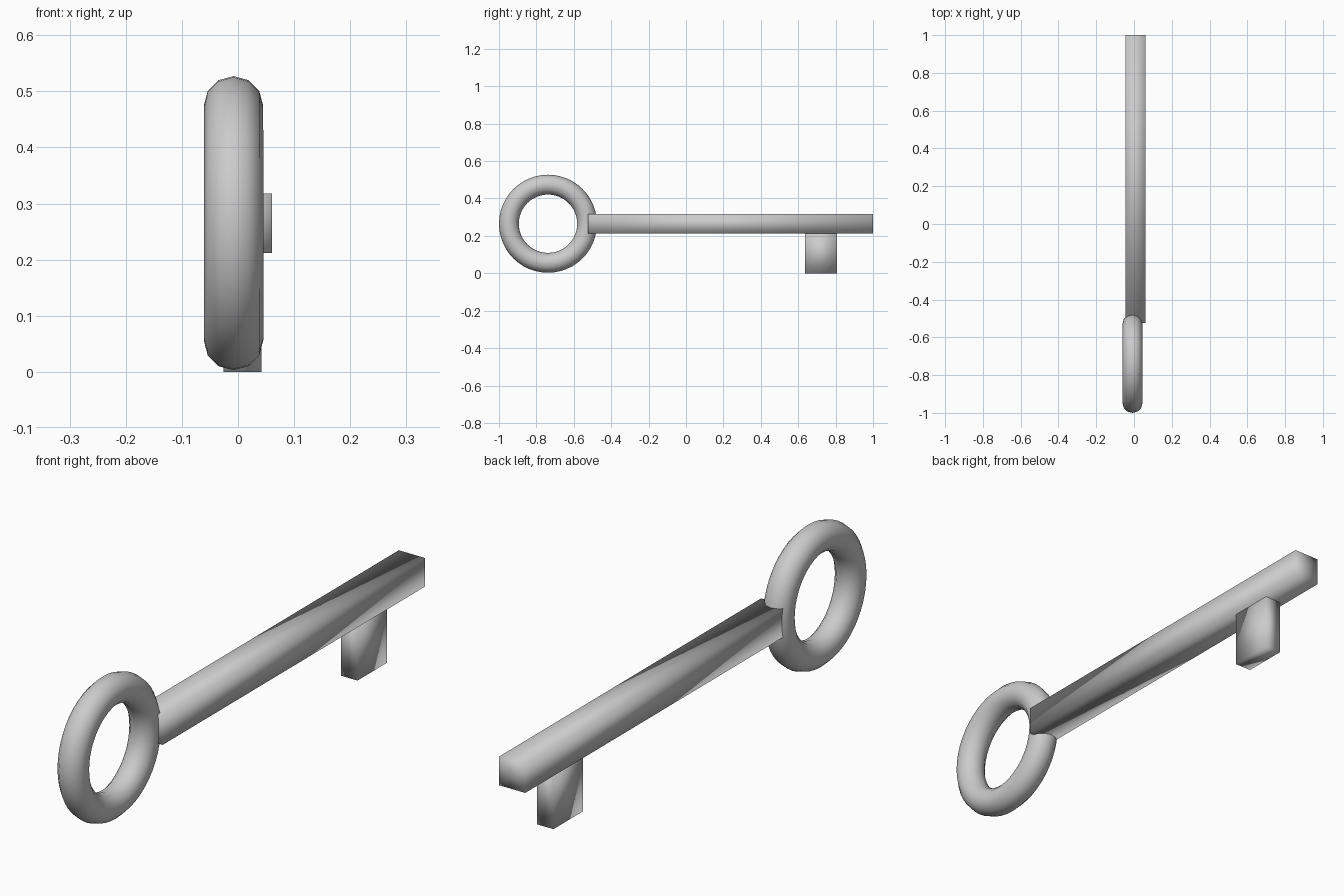
import bpy
from math import pi, sqrt

if "Cube" in bpy.data.objects:
    bpy.data.objects.remove(bpy.data.objects["Cube"])

MID_Z = 0.265


def finish(name):
    ob = bpy.context.object
    ob.name = name
    bpy.ops.object.transform_apply(location=False, rotation=True, scale=True)
    bpy.ops.object.shade_smooth()
    return ob


# Ring handle, standing in the YZ plane
bpy.ops.mesh.primitive_torus_add(
    major_radius=0.209, minor_radius=0.053, major_segments=48, minor_segments=12,
    location=(-0.008, -0.738, MID_Z), rotation=(0, pi / 2, 0))
finish("ring_handle")

# Square shaft: four-sided cylinder with fanned caps, smooth shaded
y0, y1, half = -0.525, 1.0, 0.053
bpy.ops.mesh.primitive_cylinder_add(
    vertices=4, radius=half * sqrt(2), depth=y1 - y0, end_fill_type='TRIFAN')
shaft = bpy.context.object
shaft.rotation_euler = (0, 0, pi / 4)
bpy.ops.object.transform_apply(location=False, rotation=True, scale=False)
shaft.rotation_euler = (pi / 2, 0, 0)
shaft.location = (0.008, (y0 + y1) / 2, MID_Z)
finish("shaft")

# Bit hanging under the far end of the shaft
top = 0.222
bpy.ops.mesh.primitive_cube_add(size=1, location=(0.008, 0.722, top / 2))
bpy.context.object.scale = (0.067, 0.172, top)
finish("bit")
